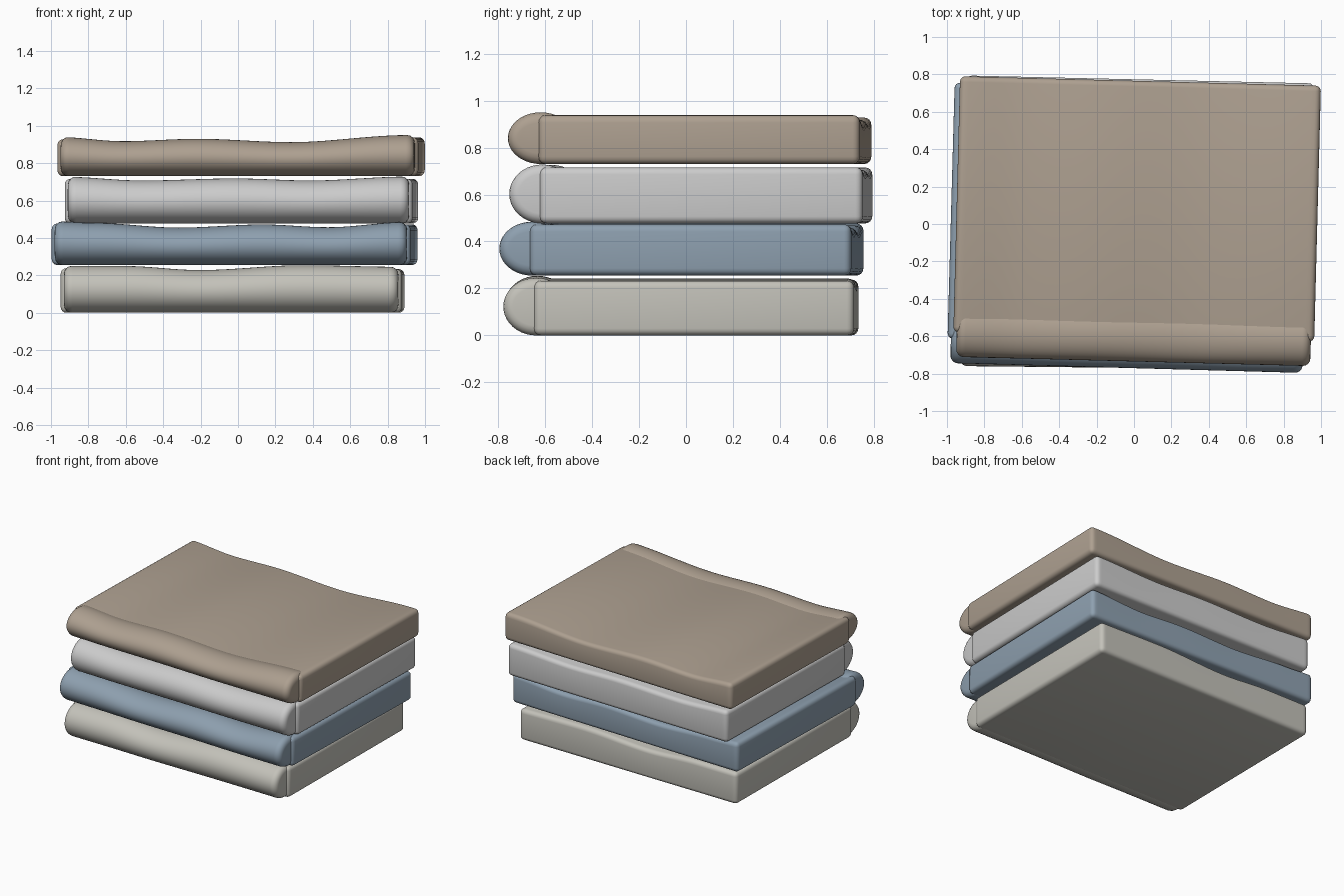
import bpy, bmesh, math
from mathutils import Matrix, Vector

if "Cube" in bpy.data.objects:
    bpy.data.objects.remove(bpy.data.objects["Cube"])


def wave(pts, x):
    # smooth interpolation of the top height along x
    if x <= pts[0][0]:
        return pts[0][1]
    for (xa, za), (xb, zb) in zip(pts, pts[1:]):
        if x <= xb:
            t = (x - xa) / (xb - xa)
            return za + (zb - za) * t * t * (3 - 2 * t)
    return pts[-1][1]


def finish(bm, name, half, z0, pts, drop, place, mat):
    # cut into strips along x, then stretch unit height up to the wavy top
    for i in range(1, 40):
        x = half * (-1 + i / 20)
        bmesh.ops.bisect_plane(bm, geom=bm.verts[:] + bm.edges[:] + bm.faces[:],
                               plane_co=(x, 0, 0), plane_no=(1, 0, 0))
    h0 = max(v.co.z for v in bm.verts)
    for v in bm.verts:
        top = wave(pts, v.co.x + place.translation.x) - drop
        v.co.z = z0 + v.co.z / h0 * (top - z0)
    bmesh.ops.recalc_face_normals(bm, faces=bm.faces[:])
    me = bpy.data.meshes.new(name)
    bm.to_mesh(me)
    bm.free()
    me.transform(place)
    me.materials.append(mat)
    ob = bpy.data.objects.new(name, me)
    bpy.context.collection.objects.link(ob)
    bpy.ops.object.select_all(action='DESELECT')
    ob.select_set(True)
    bpy.context.view_layer.objects.active = ob
    bpy.ops.object.shade_smooth_by_angle(angle=math.radians(40))


def folded_cloth(name, color, z0, cx, cy, hw, hd, turn, pts):
    mat = bpy.data.materials.new(name + "_fabric")
    mat.diffuse_color = (*color, 1)
    mat.use_nodes = True
    mat.node_tree.nodes["Principled BSDF"].inputs["Base Color"].default_value = mat.diffuse_color
    place = Matrix.Translation((cx, cy, 0)) @ Matrix.Rotation(math.radians(turn), 4, 'Z')
    h = wave(pts, 0) - z0

    # flat folded body
    bm = bmesh.new()
    y0, y1 = -hd + 0.13, hd
    bmesh.ops.create_cube(bm, size=1, matrix=Matrix.Translation((0, (y0 + y1) / 2, h / 2))
                          @ Matrix.Diagonal((2 * hw, y1 - y0, h, 1)))
    bmesh.ops.bevel(bm, geom=bm.edges[:], offset=0.03, segments=4, profile=0.5, affect='EDGES')
    finish(bm, name + "_body", hw, z0, pts, 0.012, place, mat)

    # rounded front fold
    bm = bmesh.new()
    hr = hw - 0.018
    bmesh.ops.create_cone(bm, cap_ends=True, segments=40, radius1=h / 2, radius2=h / 2, depth=2 * hr,
                          matrix=Matrix.Translation((0, -hd + 0.14, h / 2))
                          @ Matrix.Diagonal((1, 0.28 / h, 1, 1)) @ Matrix.Rotation(math.pi / 2, 4, 'Y'))
    rims = [e for e in bm.edges if abs(e.verts[0].co.x - e.verts[1].co.x) < 1e-4]
    bmesh.ops.bevel(bm, geom=rims, offset=0.04, segments=4, profile=0.5, affect='EDGES')
    finish(bm, name + "_fold", hr, z0, pts, 0, place, mat)


# stack from bottom to top
folded_cloth("bottom_cloth", (0.55, 0.54, 0.49), 0.0, -0.03, -0.022, 0.912, 0.747, -0.6,
             [(-0.95, 0.25), (-0.6, 0.25), (-0.2, 0.228), (0.35, 0.254), (0.9, 0.245)])
folded_cloth("blue_cloth", (0.27, 0.35, 0.43), 0.255, -0.02, -0.02, 0.96, 0.75, -1.6,
             [(-1, 0.49), (-0.75, 0.48), (-0.3, 0.455), (0.15, 0.472), (0.5, 0.457), (0.92, 0.485)])
folded_cloth("pale_cloth", (0.62, 0.61, 0.60), 0.477, 0.017, 0.02, 0.93, 0.753, -1.3,
             [(-0.93, 0.728), (-0.5, 0.707), (0, 0.718), (0.4, 0.707), (0.92, 0.728)])
folded_cloth("top_cloth", (0.42, 0.35, 0.28), 0.73, 0.015, 0.015, 0.965, 0.75, -1.5,
             [(-0.95, 0.94), (-0.6, 0.917), (-0.2, 0.93), (0.3, 0.912), (0.93, 0.95)])
